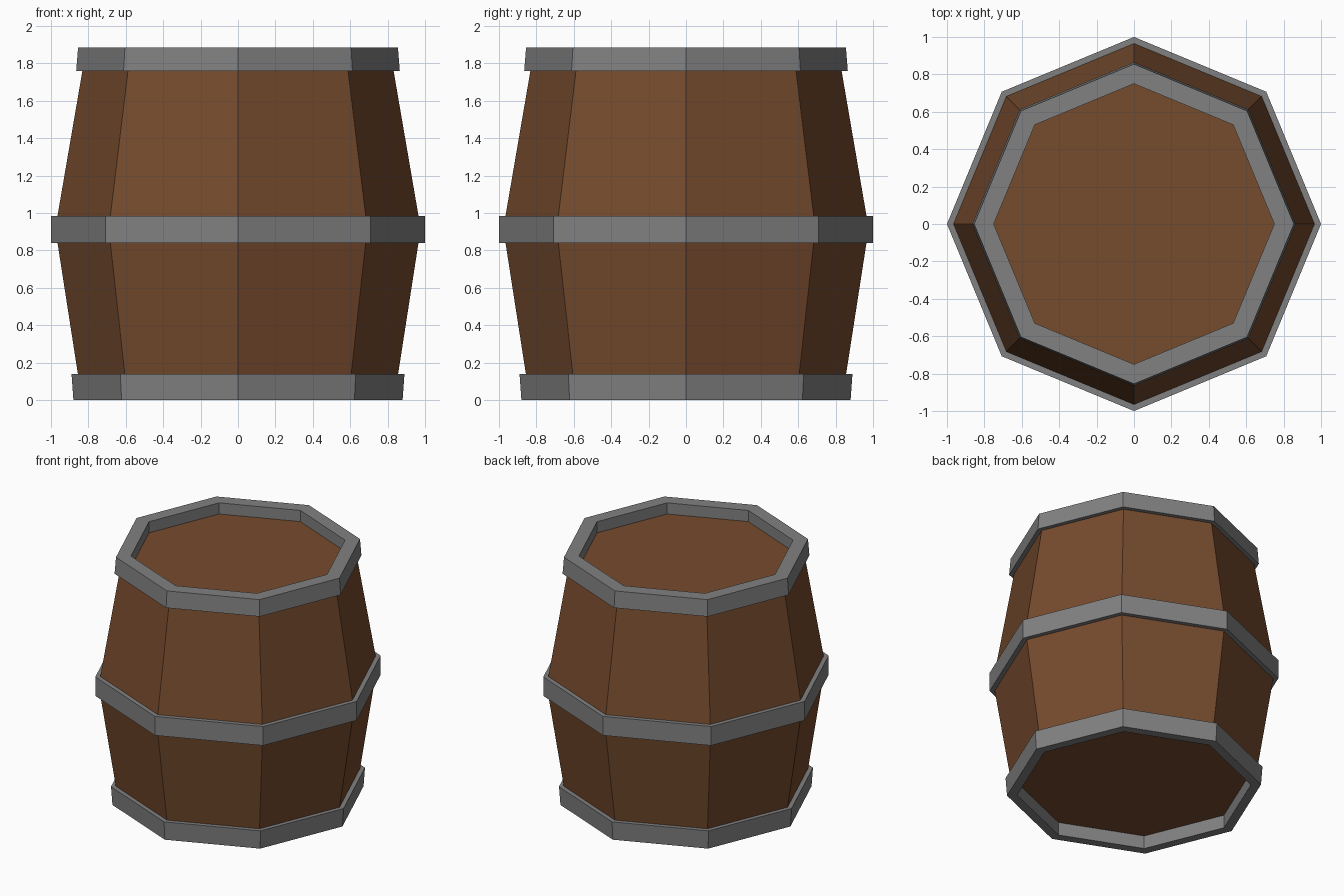
import bpy, bmesh, math

if "Cube" in bpy.data.objects:
    bpy.data.objects.remove(bpy.data.objects["Cube"])

SIDES = 8


def material(name, rgb):
    m = bpy.data.materials.new(name)
    m.diffuse_color = (*rgb, 1)
    m.use_nodes = True
    m.node_tree.nodes["Principled BSDF"].inputs["Base Color"].default_value = m.diffuse_color
    return m


def lathe(name, profile, mat, closed):
    """Spin (radius, z) points into an octagon; closed = ring, else capped solid."""
    bm = bmesh.new()
    loops = []
    for r, z in profile:
        loops.append([bm.verts.new((r * math.cos(i * math.tau / SIDES),
                                    r * math.sin(i * math.tau / SIDES), z))
                      for i in range(SIDES)])
    pairs = list(zip(loops, loops[1:]))
    if closed:
        pairs.append((loops[-1], loops[0]))
    else:
        bm.faces.new(loops[0])
        bm.faces.new(loops[-1])
    for a, b in pairs:
        for i in range(SIDES):
            j = (i + 1) % SIDES
            bm.faces.new((a[i], a[j], b[j], b[i]))
    bmesh.ops.recalc_face_normals(bm, faces=bm.faces)
    mesh = bpy.data.meshes.new(name)
    bm.to_mesh(mesh)
    bm.free()
    mesh.materials.append(mat)
    obj = bpy.data.objects.new(name, mesh)
    bpy.context.collection.objects.link(obj)
    return obj


wood = material("wood", (0.18, 0.07, 0.027))
iron = material("iron", (0.22, 0.22, 0.22))

# Bulging wooden body with its recessed lid and base
lathe("barrel_body", [(0.85, 0.10), (0.965, 0.84), (0.965, 0.985),
                      (0.825, 1.80)], wood, False)

# Iron hoops: bottom, middle, top
lathe("bottom_hoop", [(0.88, 0), (0.89, 0.14), (0.81, 0.14), (0.81, 0)], iron, True)
lathe("middle_hoop", [(1.0, 0.84), (1.0, 0.985), (0.94, 0.985), (0.94, 0.84)], iron, True)
lathe("top_hoop", [(0.865, 1.76), (0.855, 1.885), (0.75, 1.885), (0.75, 1.76)], iron, True)
